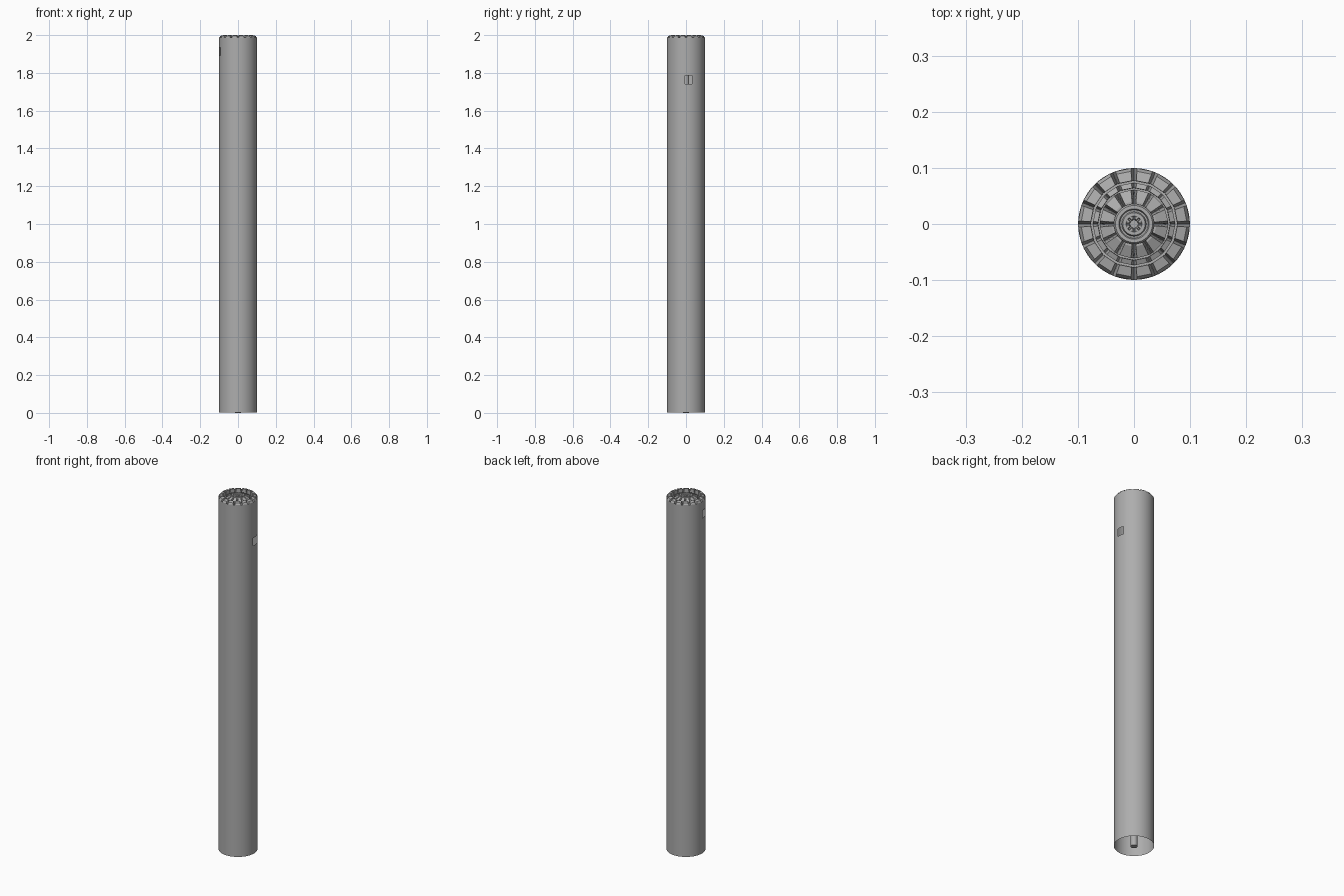
import bpy, bmesh, math
from math import cos, sin, tau

if "Cube" in bpy.data.objects:
    bpy.data.objects.remove(bpy.data.objects["Cube"])

grey = bpy.data.materials.new("dark_grey")
grey.diffuse_color = (0.42, 0.42, 0.42, 1)
grey.use_nodes = True
grey.node_tree.nodes["Principled BSDF"].inputs["Base Color"].default_value = grey.diffuse_color


def make_object(name, bm, smooth=False):
    bmesh.ops.recalc_face_normals(bm, faces=bm.faces[:])
    mesh = bpy.data.meshes.new(name)
    bm.to_mesh(mesh)
    bm.free()
    mesh.materials.append(grey)
    ob = bpy.data.objects.new(name, mesh)
    bpy.context.collection.objects.link(ob)
    if smooth:
        bpy.ops.object.select_all(action='DESELECT')
        ob.select_set(True)
        bpy.context.view_layer.objects.active = ob
        bpy.ops.object.shade_smooth_by_angle(angle=math.radians(35))
    return ob


def lathe(name, profile, n, holes=()):
    """Revolve (r, z) points; holes are (row, first segment, last segment)."""
    bm = bmesh.new()
    rows = [[bm.verts.new((r * cos(tau * i / n), r * sin(tau * i / n), z))
             for i in range(n)] for r, z in profile]
    for k in range(len(rows) - 1):
        for i in range(n):
            if any(k == row and (i - a) % n < b - a for row, a, b in holes):
                continue
            j = (i + 1) % n
            bm.faces.new((rows[k][i], rows[k][j], rows[k + 1][j], rows[k + 1][i]))
    bmesh.ops.remove_doubles(bm, verts=bm.verts[:], dist=1e-6)
    return make_object(name, bm, True)


def tooth_ring(name, profile, count, low, high):
    """Ring of wedge blocks. Points are (r, z, is_top); each block fills the
    share 'low' of its pitch at the base and 'high' at the top."""
    bm = bmesh.new()
    for i in range(count):
        mid = tau * (i + 0.5) / count
        p, q = [[bm.verts.new((r * cos(a), r * sin(a), z))
                 for r, z, top in profile
                 for a in [mid + side * (high if top else low) * tau / count / 2]]
                for side in (-1, 1)]
        bm.faces.new(p)
        bm.faces.new(q[::-1])
        for k in range(len(p)):
            m = (k + 1) % len(p)
            bm.faces.new((p[k], q[k], q[m], p[m]))
    return make_object(name, bm)


# Thin open shell with two small windows near the top
lathe("shell", [(0.1, 0.003), (0.1, 1.742), (0.1, 1.785), (0.1, 1.893),
                (0.1, 1.935), (0.1, 1.988)], 96,
      holes=((1, -1, 5), (3, 49, 54)))

# Central rod running the full length
lathe("central_rod", [(0, 0), (0.017, 0), (0.017, 1.985), (0, 1.985)], 24)

# Floor under the toothed head
lathe("head_floor", [(0.017, 1.965), (0.0995, 1.965)], 96)

# Outer chamfered teeth with sloping flanks, and the lower ring between them
tooth_ring("outer_teeth", [(0.077, 1.968, 0), (0.0995, 1.968, 0), (0.0995, 1.986, 1),
                           (0.094, 1.996, 1), (0.077, 2.0, 1)], 16, 0.99, 0.72)
tooth_ring("middle_blocks", [(0.064, 1.966, 0), (0.073, 1.966, 0), (0.073, 1.98, 1),
                             (0.064, 1.984, 1)], 16, 0.98, 0.7)

# Inner ring of smaller teeth
tooth_ring("inner_teeth", [(0.036, 1.966, 0), (0.061, 1.966, 0), (0.061, 1.988, 1),
                           (0.04, 1.997, 1), (0.036, 1.997, 1)], 12, 0.98, 0.66)

# Stepped hub with a small toothed socket
lathe("hub", [(0.036, 1.966), (0.036, 1.993), (0.033, 1.997), (0.027, 1.997),
              (0.025, 1.992), (0.022, 1.992), (0.02, 1.998), (0.014, 1.998),
              (0.013, 1.985)], 40)
tooth_ring("socket_teeth", [(0.007, 1.984, 0), (0.014, 1.984, 0), (0.014, 1.996, 1),
                            (0.009, 1.996, 1)], 8, 0.8, 0.55)
